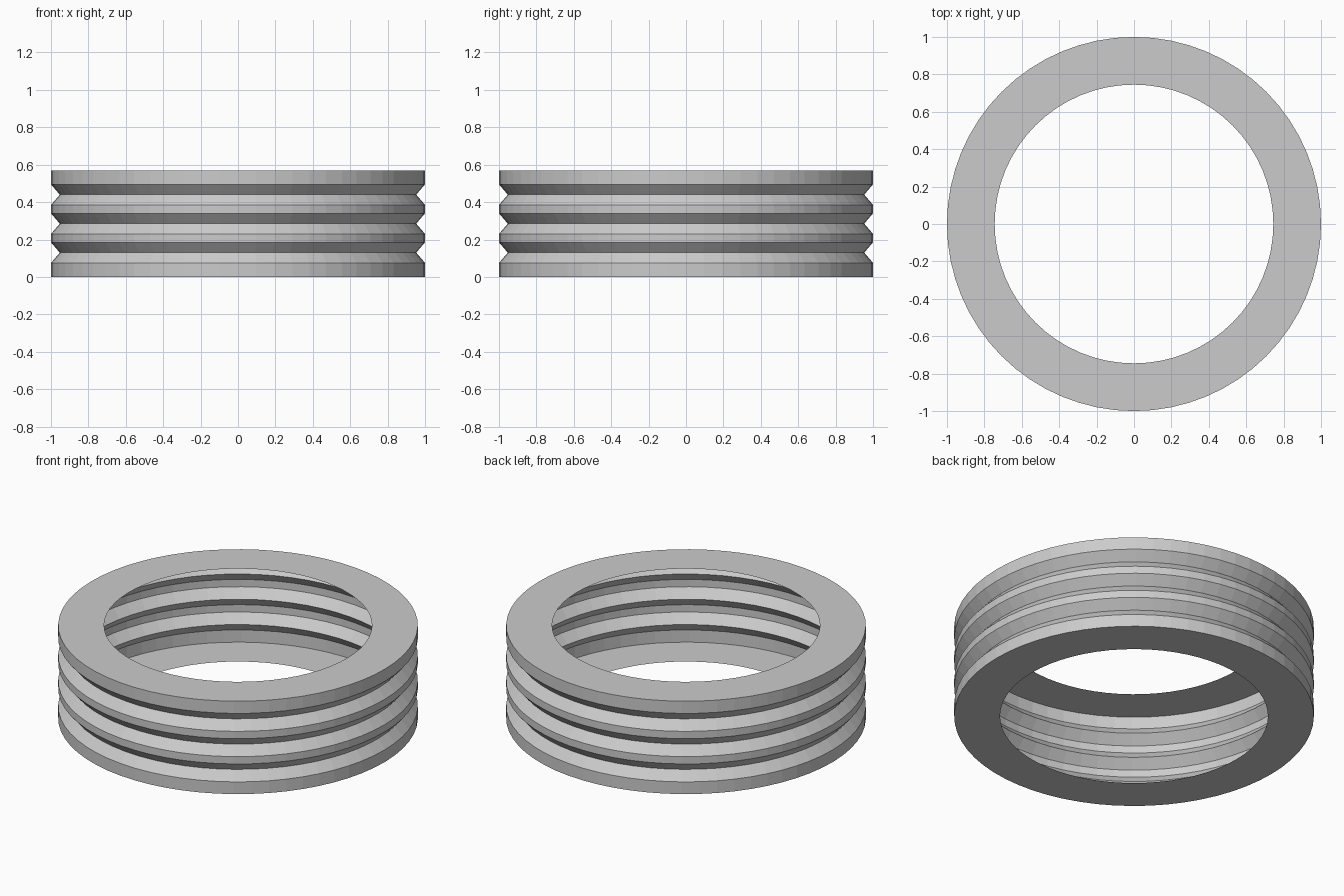
import bpy, bmesh, math

cube = bpy.data.objects.get("Cube")
if cube:
    bpy.data.objects.remove(cube, do_unlink=True)

SEGMENTS = 64
OUTER, GROOVE, HOLE = 1.0, 0.953, 0.745
RIM, SLOPE, RIB = 0.075, 0.055, 0.045
GROOVES = 3

# Plain grey
grey = bpy.data.materials.new("light grey")
grey.use_nodes = True
grey.diffuse_color = (0.6, 0.6, 0.6, 1)
grey.node_tree.nodes["Principled BSDF"].inputs["Base Color"].default_value = grey.diffuse_color

# Profile: bottom flange, lower rim, V grooves between ribs, upper rim, top flange
profile = [(HOLE, 0), (OUTER, 0)]
z = RIM
for i in range(GROOVES):
    profile += [(OUTER, z), (GROOVE, z + SLOPE), (OUTER, z + 2 * SLOPE)]
    z += 2 * SLOPE + RIB
z += RIM - RIB
profile += [(OUTER, z), (HOLE, z)]

# Hollow sheet body, turned around the z axis
bm = bmesh.new()
verts = [bm.verts.new((r, 0, h)) for r, h in profile]
edges = [bm.edges.new(pair) for pair in zip(verts, verts[1:])]
bmesh.ops.spin(bm, geom=verts + edges, cent=(0, 0, 0), axis=(0, 0, 1),
               angle=math.tau, steps=SEGMENTS, use_merge=True)
bmesh.ops.remove_doubles(bm, verts=bm.verts, dist=0.0001)
bmesh.ops.recalc_face_normals(bm, faces=bm.faces)

# Make sure the top flange faces up
bm.faces.ensure_lookup_table()
top = max(bm.faces, key=lambda f: f.calc_center_median().z)
if top.normal.z < 0:
    bmesh.ops.reverse_faces(bm, faces=bm.faces)

mesh = bpy.data.meshes.new("grooved_ring")
bm.to_mesh(mesh)
bm.free()
mesh.materials.append(grey)
ring = bpy.data.objects.new("grooved_ring", mesh)
bpy.context.collection.objects.link(ring)
